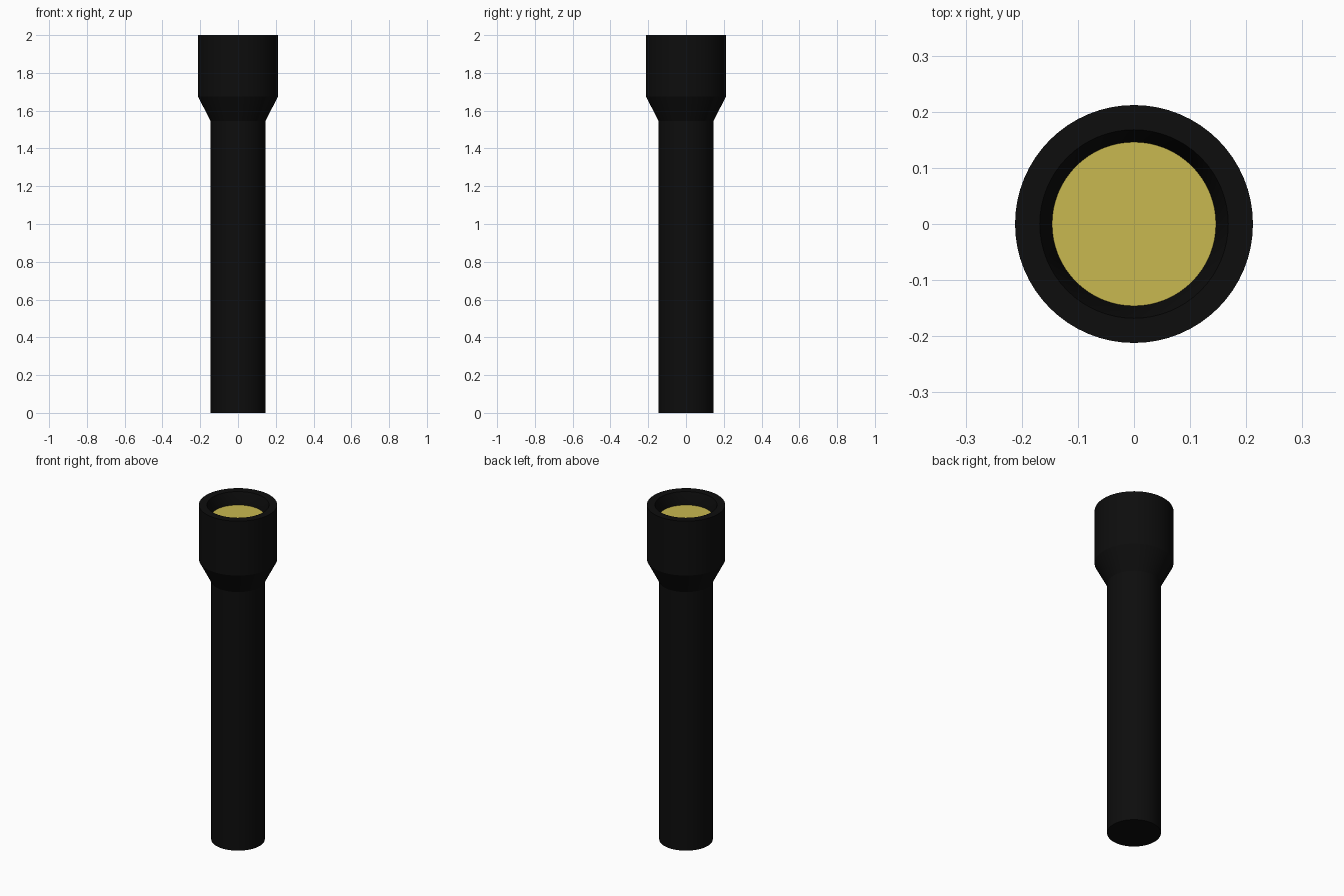
import bpy, bmesh, math

if "Cube" in bpy.data.objects:
    bpy.data.objects.remove(bpy.data.objects["Cube"])

SEGMENTS = 64


def lathe(name, profile, color):
    """Spin a (radius, z) profile around the z axis."""
    bm = bmesh.new()
    verts = [bm.verts.new((r, 0, z)) for r, z in profile]
    edges = [bm.edges.new(pair) for pair in zip(verts, verts[1:])]
    bmesh.ops.spin(bm, geom=verts + edges, cent=(0, 0, 0), axis=(0, 0, 1),
                   angle=math.tau, steps=SEGMENTS, use_duplicate=False)
    bmesh.ops.remove_doubles(bm, verts=bm.verts, dist=1e-5)
    bmesh.ops.recalc_face_normals(bm, faces=bm.faces)
    mesh = bpy.data.meshes.new(name)
    bm.to_mesh(mesh)
    bm.free()
    obj = bpy.data.objects.new(name, mesh)
    bpy.context.collection.objects.link(obj)
    mat = bpy.data.materials.new(name + "_material")
    mat.diffuse_color = color
    mat.use_nodes = True
    mat.node_tree.nodes["Principled BSDF"].inputs["Base Color"].default_value = mat.diffuse_color
    mesh.materials.append(mat)
    bpy.ops.object.select_all(action='DESELECT')
    obj.select_set(True)
    bpy.context.view_layer.objects.active = obj
    bpy.ops.object.shade_smooth_by_angle(angle=math.radians(25))
    return obj


# Handle tube, flared head and recessed mouth in one closed shell
lathe("flashlight_body", [
    (0, 0), (0.145, 0), (0.145, 1.545), (0.212, 1.675), (0.212, 2.0),
    (0.168, 2.0), (0.146, 1.93), (0.146, 1.91), (0, 1.91),
], (0.004, 0.004, 0.004, 1))

# Lens disc set inside the mouth
lathe("lens", [(0, 1.915), (0.146, 1.915), (0.146, 1.93), (0, 1.93)],
      (0.58, 0.48, 0.08, 1))
